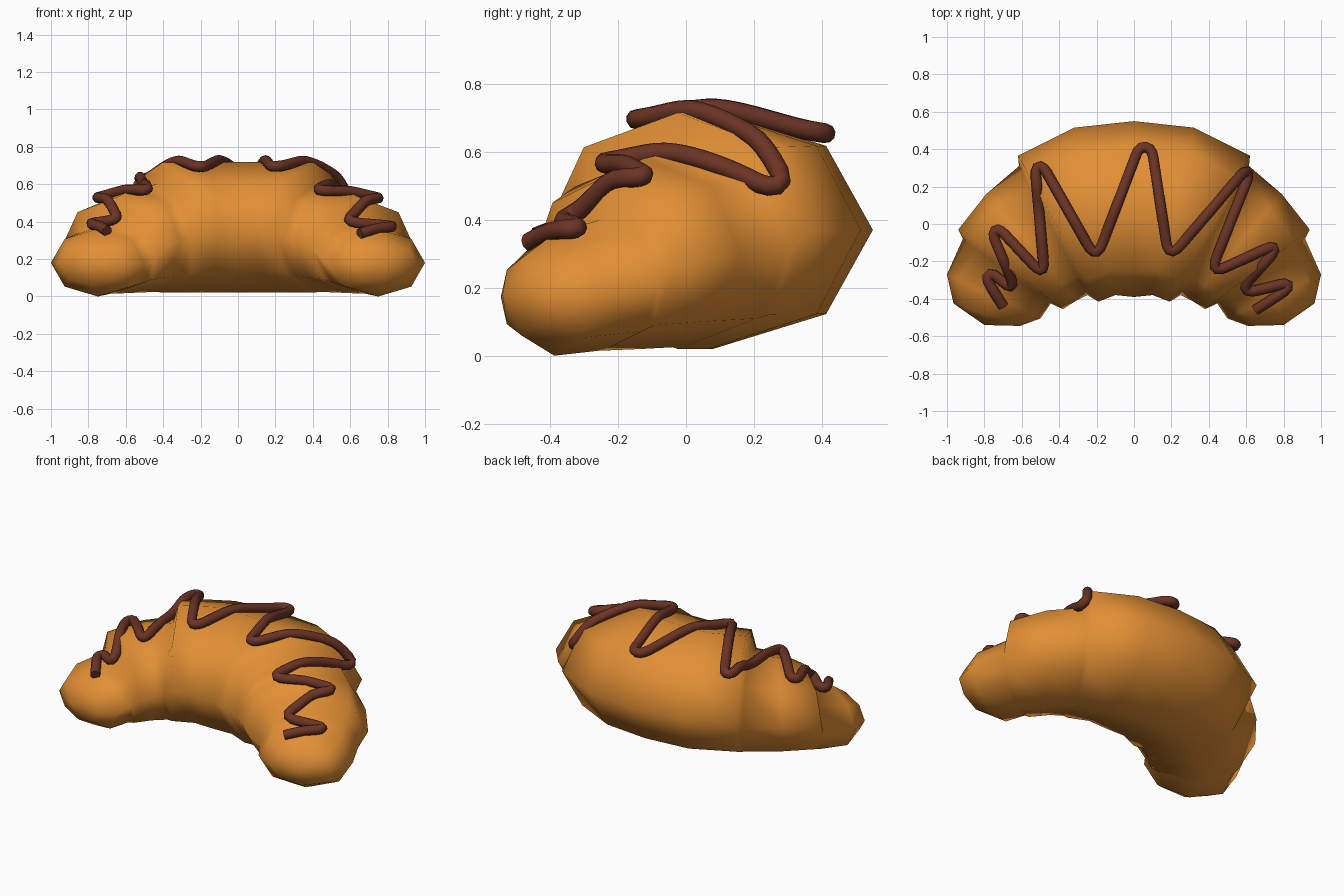
import bpy, bmesh, math
from mathutils import Vector
from mathutils.bvhtree import BVHTree

if "Cube" in bpy.data.objects:
    bpy.data.objects.remove(bpy.data.objects["Cube"])


def material(name, rgb):
    m = bpy.data.materials.new(name)
    m.diffuse_color = (*rgb, 1)
    m.use_nodes = True
    m.node_tree.nodes["Principled BSDF"].inputs["Base Color"].default_value = m.diffuse_color
    return m


crust = material("golden crust", (0.76, 0.275, 0.035))
chocolate = material("chocolate", (0.147, 0.034, 0.018))

# Half of the cross-sections: inner x, y, outer x, y, bottom z, top z
half = [
    (0.10, -0.38, 0.32, 0.515, 0.02, 0.72),
    (0.19, -0.415, 0.62, 0.365, 0.02, 0.715),    # end of middle roll
    (0.25, -0.38, 0.615, 0.31, 0.025, 0.60),  # fold
    (0.31, -0.41, 0.79, 0.16, 0.02, 0.58),
    (0.38, -0.455, 0.94, -0.03, 0.015, 0.525),  # end of second roll
    (0.445, -0.425, 0.915, -0.08, 0.015, 0.40),  # fold
    (0.50, -0.505, 1.0, -0.27, 0.0, 0.36),
    (0.61, -0.545, 0.965, -0.425, 0.06, 0.285),
]
mirrored = [(-a, b, -c, d, e, f) for a, b, c, d, e, f in reversed(half)]
stations = mirrored + [(0, -0.39, 0, 0.55, 0.02, 0.72)] + half

# Croissant body: loft of octagons
SIDES = 8
bm = bmesh.new()
rings = []
for ix, iy, ox, oy, z0, z1 in stations:
    inner, outer = Vector((ix, iy, 0)), Vector((ox, oy, 0))
    mid = (inner + outer) / 2 + Vector((0, 0, (z0 + z1) / 2))
    u, w = (outer - inner) / 2, Vector((0, 0, (z1 - z0) / 2))
    rings.append([bm.verts.new(mid + u * math.cos(a) + w * math.sin(a))
                  for a in (2 * math.pi * k / SIDES for k in range(SIDES))])
for r, s in zip(rings, rings[1:]):
    for k in range(SIDES):
        n = (k + 1) % SIDES
        bm.faces.new((r[k], r[n], s[n], s[k]))
for ring, x in ((rings[0], -0.8), (rings[-1], 0.8)):
    tip = bm.verts.new((x, -0.54, 0.18))
    for k in range(SIDES):
        bm.faces.new((ring[k], ring[(k + 1) % SIDES], tip))
bmesh.ops.recalc_face_normals(bm, faces=bm.faces)
for f in bm.faces:
    f.smooth = True
mesh = bpy.data.meshes.new("croissant_body")
bm.to_mesh(mesh)
body = bpy.data.objects.new("croissant_body", mesh)
bpy.context.collection.objects.link(body)
mesh.materials.append(crust)
tree = BVHTree.FromBMesh(bm)
bm.free()

# Chocolate drizzle: zigzag dropped onto the body
zigzag = [(-0.70, -0.44), (-0.80, -0.28), (-0.77, -0.25), (-0.655, -0.35), (-0.64, -0.33),
          (-0.76, -0.05), (-0.73, -0.015), (-0.50, -0.26), (-0.48, -0.25),
          (-0.53, 0.31), (-0.495, 0.325), (-0.22, -0.16), (-0.19, -0.16),
          (0.03, 0.42), (0.095, 0.41), (0.18, -0.15), (0.21, -0.16),
          (0.605, 0.30), (0.62, 0.27), (0.42, -0.23), (0.44, -0.255),
          (0.755, -0.11), (0.76, -0.14), (0.58, -0.34), (0.60, -0.37),
          (0.84, -0.31), (0.83, -0.345), (0.65, -0.46)]


def smooth(values, passes):
    for _ in range(passes):
        values = [values[0]] + [(a + 2 * b + c) / 4 for a, b, c
                                in zip(values, values[1:], values[2:])] + [values[-1]]
    return values


path = []
for (ax, ay), (bx, by) in zip(zigzag, zigzag[1:]):
    steps = max(1, round(math.hypot(bx - ax, by - ay) / 0.03))
    path += [Vector((ax + (bx - ax) * i / steps, ay + (by - ay) * i / steps, 2))
             for i in range(steps)]
path = smooth(path + [Vector((*zigzag[-1], 2))], 2)
heights = []
for p in path:
    hit = tree.ray_cast(p, Vector((0, 0, -1)))[0]
    heights.append((hit.z if hit else 0.5) + 0.026)
for p, z, soft in zip(path, heights, smooth(heights, 14)):
    p.z = max(soft, z - 0.01)
for p, z in zip(path, smooth([p.z for p in path], 4)):
    p.z = z

curve = bpy.data.curves.new("chocolate_drizzle", "CURVE")
curve.dimensions = "3D"
curve.bevel_depth = 0.029
curve.bevel_resolution = 3
curve.use_fill_caps = True
spline = curve.splines.new("POLY")
spline.points.add(len(path) - 1)
for point, p in zip(spline.points, path):
    point.co = (*p, 1)
spline.use_smooth = True
curve.materials.append(chocolate)
drizzle = bpy.data.objects.new("chocolate_drizzle", curve)
bpy.context.collection.objects.link(drizzle)
bpy.context.view_layer.objects.active = drizzle
drizzle.select_set(True)
bpy.ops.object.convert(target="MESH")
